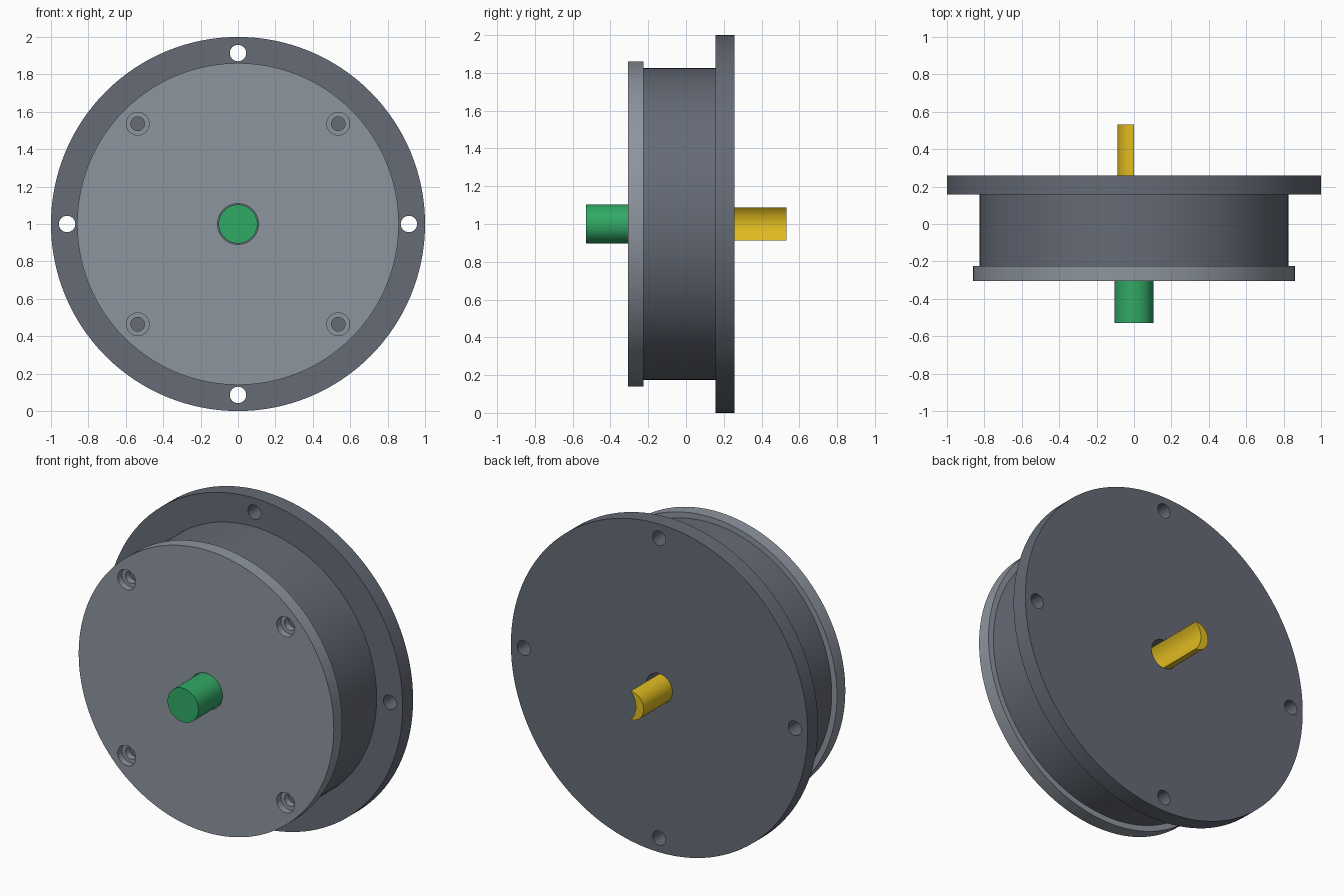
import bpy, bmesh
from math import sin, cos, pi, radians

if "Cube" in bpy.data.objects:
    bpy.data.objects.remove(bpy.data.objects["Cube"])

CZ = 1.0  # height of the shared axis, which runs along y


def add_lathe(bm, profile, segs, cx=0.0, cz=CZ):
    """Closed solid of revolution about the y axis; profile is (radius, y)."""
    rings = [[bm.verts.new((cx + r * cos(2 * pi * i / segs), y, cz + r * sin(2 * pi * i / segs)))
              for i in range(segs)] for r, y in profile]
    for a, b in zip(rings, rings[1:]):
        for i in range(segs):
            j = (i + 1) % segs
            bm.faces.new((a[i], a[j], b[j], b[i]))
    bm.faces.new(rings[0])
    bm.faces.new(rings[-1])


def finish(bm, name, color=None):
    bmesh.ops.recalc_face_normals(bm, faces=bm.faces[:])
    mesh = bpy.data.meshes.new(name)
    bm.to_mesh(mesh)
    bm.free()
    obj = bpy.data.objects.new(name, mesh)
    bpy.context.collection.objects.link(obj)
    if color:
        mat = bpy.data.materials.new(name + "_color")
        mat.diffuse_color = (*color, 1)
        mat.use_nodes = True
        mat.node_tree.nodes["Principled BSDF"].inputs["Base Color"].default_value = mat.diffuse_color
        mesh.materials.append(mat)
    return obj


def activate(obj):
    bpy.ops.object.select_all(action='DESELECT')
    obj.select_set(True)
    bpy.context.view_layer.objects.active = obj


def smooth(obj):
    activate(obj)
    bpy.ops.object.shade_smooth_by_angle(angle=radians(30))


def cut(obj, cutter_bm):
    cutter = finish(cutter_bm, "cutter")
    cutter.hide_render = True
    mod = obj.modifiers.new("holes", 'BOOLEAN')
    mod.operation = 'DIFFERENCE'
    mod.solver = 'EXACT'
    mod.object = cutter
    activate(obj)
    bpy.ops.object.modifier_apply(modifier=mod.name)
    bpy.data.objects.remove(cutter, do_unlink=True)


# Housing: drum with a wide mounting flange at the back
bm = bmesh.new()
add_lathe(bm, [(0.825, -0.225), (0.825, 0.157), (1.0, 0.157), (1.0, 0.258)], 128)
housing = finish(bm, "housing", (0.13, 0.145, 0.18))

# Four flange holes and the rear shaft bore
bm = bmesh.new()
for k in range(4):
    a = k * pi / 2
    add_lathe(bm, [(0.044, 0.1), (0.044, 0.3)], 32, 0.914 * cos(a), CZ + 0.914 * sin(a))
add_lathe(bm, [(0.089, 0.0), (0.089, 0.3)], 48)
cut(housing, bm)
smooth(housing)

# Front cover
bm = bmesh.new()
add_lathe(bm, [(0.86, -0.306), (0.86, -0.225)], 128)
cover = finish(bm, "front_cover", (0.27, 0.3, 0.345))

# Counterbored screw holes and the front shaft bore
bm = bmesh.new()
for sx in (-1, 1):
    for sz in (-1, 1):
        add_lathe(bm, [(0.061, -0.35), (0.061, -0.265), (0.037, -0.265), (0.037, -0.2)],
                  32, sx * 0.536, CZ + sz * 0.536)
add_lathe(bm, [(0.109, -0.35), (0.109, -0.2)], 64)
cut(cover, bm)
smooth(cover)

# Front round shaft
bm = bmesh.new()
add_lathe(bm, [(0.104, -0.53), (0.104, -0.225)], 64)
smooth(finish(bm, "front_shaft", (0.03, 0.4, 0.13)))

# Rear half shaft: outer half circle closed by a shallow hollow
bm = bmesh.new()
R, SAG, N = 0.0875, 0.035, 32
hollow_r = (R * R + SAG * SAG) / (2 * SAG)
section = [(R * cos(pi / 2 + pi * i / N), R * sin(pi / 2 + pi * i / N)) for i in range(N + 1)]
for i in range(1, N):
    z = -R + 2 * R * i / N
    section.append((hollow_r - SAG - (hollow_r ** 2 - z * z) ** 0.5, z))
face = bm.faces.new([bm.verts.new((x, 0.0, CZ + z)) for x, z in section])
ext = bmesh.ops.extrude_face_region(bm, geom=[face], use_keep_orig=True)
bmesh.ops.translate(bm, vec=(0, 0.533, 0),
                    verts=[v for v in ext["geom"] if isinstance(v, bmesh.types.BMVert)])
smooth(finish(bm, "rear_half_shaft", (0.75, 0.5, 0.015)))
